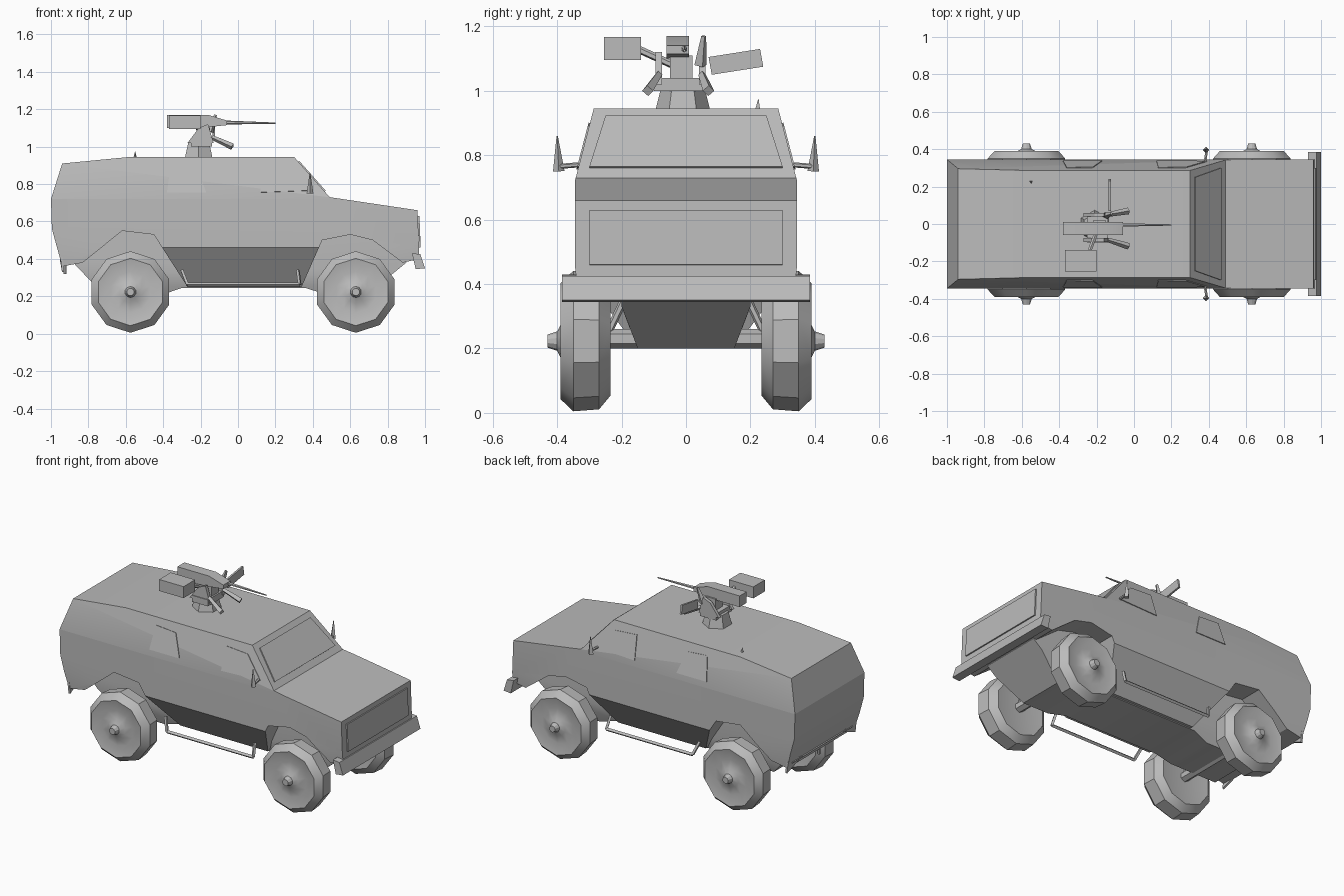
import bpy, bmesh, math
from mathutils import Vector

cube = bpy.data.objects.get("Cube")
if cube:
    bpy.data.objects.remove(cube, do_unlink=True)

grey = bpy.data.materials.new("plain grey")
grey.use_nodes = True
grey.diffuse_color = (0.5, 0.5, 0.5, 1)
grey.node_tree.nodes["Principled BSDF"].inputs["Base Color"].default_value = grey.diffuse_color


def finish(name, bm, angle=25):
    bmesh.ops.recalc_face_normals(bm, faces=bm.faces)
    mesh = bpy.data.meshes.new(name)
    bm.to_mesh(mesh)
    bm.free()
    mesh.materials.append(grey)
    ob = bpy.data.objects.new(name, mesh)
    bpy.context.collection.objects.link(ob)
    bpy.ops.object.select_all(action='DESELECT')
    ob.select_set(True)
    bpy.context.view_layer.objects.active = ob
    bpy.ops.object.shade_smooth_by_angle(angle=math.radians(angle))
    return ob


def hull_prism(name, profile, half_width, levels=()):
    """Side profile pulled across y, cut at heights and shaped to a width rule."""
    bm = bmesh.new()
    a = [bm.verts.new((x, -1, z)) for x, z in profile]
    b = [bm.verts.new((x, 1, z)) for x, z in profile]
    bm.faces.new(a)
    bm.faces.new(b[::-1])
    for i in range(len(a)):
        j = (i + 1) % len(a)
        bm.faces.new((a[i], b[i], b[j], a[j]))
    for z in levels:
        bmesh.ops.bisect_plane(bm, geom=bm.verts[:] + bm.edges[:] + bm.faces[:],
                               plane_co=(0, 0, z), plane_no=(0, 0, 1))
    for v in bm.verts:
        v.co.y *= half_width(v.co.x, v.co.z)
    return finish(name, bm)


def slab(name, points, thickness):
    """Flat outline thickened along its own normal."""
    pts = [Vector(p) for p in points]
    n = (pts[1] - pts[0]).cross(pts[2] - pts[0]).normalized() * thickness / 2
    bm = bmesh.new()
    a = [bm.verts.new(p - n) for p in pts]
    b = [bm.verts.new(p + n) for p in pts]
    bm.faces.new(a)
    bm.faces.new(b[::-1])
    for i in range(len(a)):
        j = (i + 1) % len(a)
        bm.faces.new((a[i], b[i], b[j], a[j]))
    return finish(name, bm)


def box(name, lo, hi):
    (x, y, z), (u, v, w) = lo, hi
    m = (y + v) / 2
    return slab(name, [(x, m, z), (u, m, z), (u, m, w), (x, m, w)], v - y)


def rod(name, p, q, r1, r2=None, sides=6):
    p, q = Vector(p), Vector(q)
    bm = bmesh.new()
    bmesh.ops.create_cone(bm, cap_ends=True, segments=sides, radius1=r1,
                          radius2=r1 if r2 is None else r2, depth=(q - p).length)
    ob = finish(name, bm)
    ob.rotation_mode = 'QUATERNION'
    ob.rotation_quaternion = (q - p).to_track_quat('Z', 'Y')
    ob.location = (p + q) / 2
    return ob


# Armoured body, with wheel arches in the lower outline
def body_width(x, z):
    if z > .72:
        return .345 - (z - .72) * .26
    if z > .46:
        return .345
    return .345 - (.46 - z) * (.75 if -.42 < x < .46 else .1)


hull_prism("body", [(-1, .72), (-.94, .91), (-.58, .945), (.3, .945), (.49, .73), (.96, .66),
                    (.97, .4), (.88, .38), (.72, .5), (.6, .53), (.45, .5), (.34, .25),
                    (-.27, .25), (-.45, .53), (-.62, .55), (-.78, .42), (-.83, .38),
                    (-.94, .36), (-.995, .56)], body_width, (.72, .46))

# Narrow belly between the wheels
hull_prism("belly", [(-.9, .57), (-.9, .4), (-.72, .21), (-.4, .21), (-.3, .245), (.36, .245),
                     (.5, .2), (.68, .2), (.9, .38), (.9, .55)],
           lambda x, z: min(.2, .15 + (z - .2) * .4), (.33,))

# Wheels, axles and struts
TYRE = [(.245, .1), (.235, .17), (.27, .212), (.35, .218), (.39, .18), (.375, .11),
        (.385, .06), (.4, .03), (.43, .02)]
for end, x in (("rear", -.575), ("front", .63)):
    rod(end + "_axle", (x, -.25, .23), (x, .25, .23), .03)
    for side, s in (("left", 1), ("right", -1)):
        bm = bmesh.new()
        rings = []
        for y, r in TYRE:
            n = [math.tau * (k + .5) / 10 for k in range(10)]
            rings.append([bm.verts.new((x + r * math.cos(t), s * y, .223 + r * math.sin(t)))
                          for t in n])
        for a, b in zip(rings, rings[1:]):
            for k in range(10):
                bm.faces.new((a[k], a[k - 1], b[k - 1], b[k]))
        bm.faces.new(rings[0])
        bm.faces.new(rings[-1])
        finish(f"{end}_{side}_wheel", bm, 32)
        rod(f"{end}_{side}_strut", (x, s * .17, .4), (x, s * .25, .23), .012)

# Front bumper and grille panel
hull_prism("front_bumper", [(.93, .43), (.975, .425), (1, .35), (.95, .345)],
           lambda x, z: .385)
slab("grille_panel", [(.973, -.3, .46), (.973, .3, .46), (.966, .3, .63), (.966, -.3, .63)], .008)

# Windscreen
slab("windscreen", [(.465, -.3, .762), (.465, .3, .762), (.325, .25, .92), (.325, -.25, .92)], .009)

for side, s in (("left", 1), ("right", -1)):
    # Side windows lying on the sloping flank
    for label, outline in (("rear", [(-.38, .755), (-.17, .755), (-.22, .89), (-.36, .9)]),
                           ("front", [(.12, .755), (.39, .765), (.28, .89), (.13, .9)])):
        slab(f"{side}_{label}_window",
             [(x, s * body_width(x, z), z) for x, z in outline], .009)
    # Mirror with its arm
    rod(side + "_mirror_arm", (.38, s * .335, .77), (.39, s * .4, .765), .008)
    rod(side + "_mirror", (.385, s * .395, .75), (.385, s * .4, .86), .018, .002, 4)
    # Side step
    rod(side + "_step", (-.27, s * .32, .262), (.33, s * .32, .262), .011, sides=4)
    for label, x, top in (("rear", -.27, -.3), ("front", .33, .32)):
        rod(f"{side}_{label}_step_hanger", (x, s * .32, .262), (top, s * .29, .34), .01, sides=4)
    # Rear bumper corner plate
    slab(side + "_rear_plate", [(-.945, s * .34, .42), (-.935, s * .34, .33),
                                (-.945, s * .2, .39)], .012)
rod("rear_bar", (-.945, -.3, .385), (-.945, .3, .385), .008, sides=4)
rod("tow_hook", (-.925, 0, .38), (-.925, 0, .32), .01)
rod("antenna", (-.55, .225, .935), (-.55, .225, .975), .012, .001, 3)

# Roof gun mount
rod("mount_base", (-.21, -.01, .94), (-.21, -.01, 1.02), .085, .065, 6)
box("mount_cradle", (-.25, -.1, 1.0), (-.14, .06, 1.04))
for label, y in (("left", .05), ("right", -.085)):
    slab(label + "_cradle_arm", [(-.27, y, 1.02), (-.13, y, 1.02), (-.16, y, 1.12),
                                 (-.21, y, 1.1)], .02)
    rod(label + "_grip", (-.14, y, 1.05), (-.03, y * 1.4, 1.0), .012, .018, 4)
box("mount_post", (-.22, -.05, 1.03), (-.15, .02, 1.11))
hull_prism("gun_body", [(-.38, 1.1), (-.38, 1.17), (-.16, 1.17), (-.06, 1.14), (-.06, 1.115),
                        (-.2, 1.1)], lambda x, z: .035).location.y = -.025
rod("barrel", (-.1, -.005, 1.13), (.2, -.005, 1.125), .011, .004)
box("ammunition_box", (-.37, -.255, 1.095), (-.2, -.14, 1.167))
rod("box_bracket", (-.24, -.15, 1.13), (-.2, -.04, 1.08), .012)
slab("side_shield", [(-.13, .07, 1.105), (-.13, .08, 1.05), (-.13, .24, 1.075),
                     (-.13, .23, 1.13)], .012)
rod("sight", (-.15, .045, 1.08), (-.12, .055, 1.17), .02, .008, 4)
